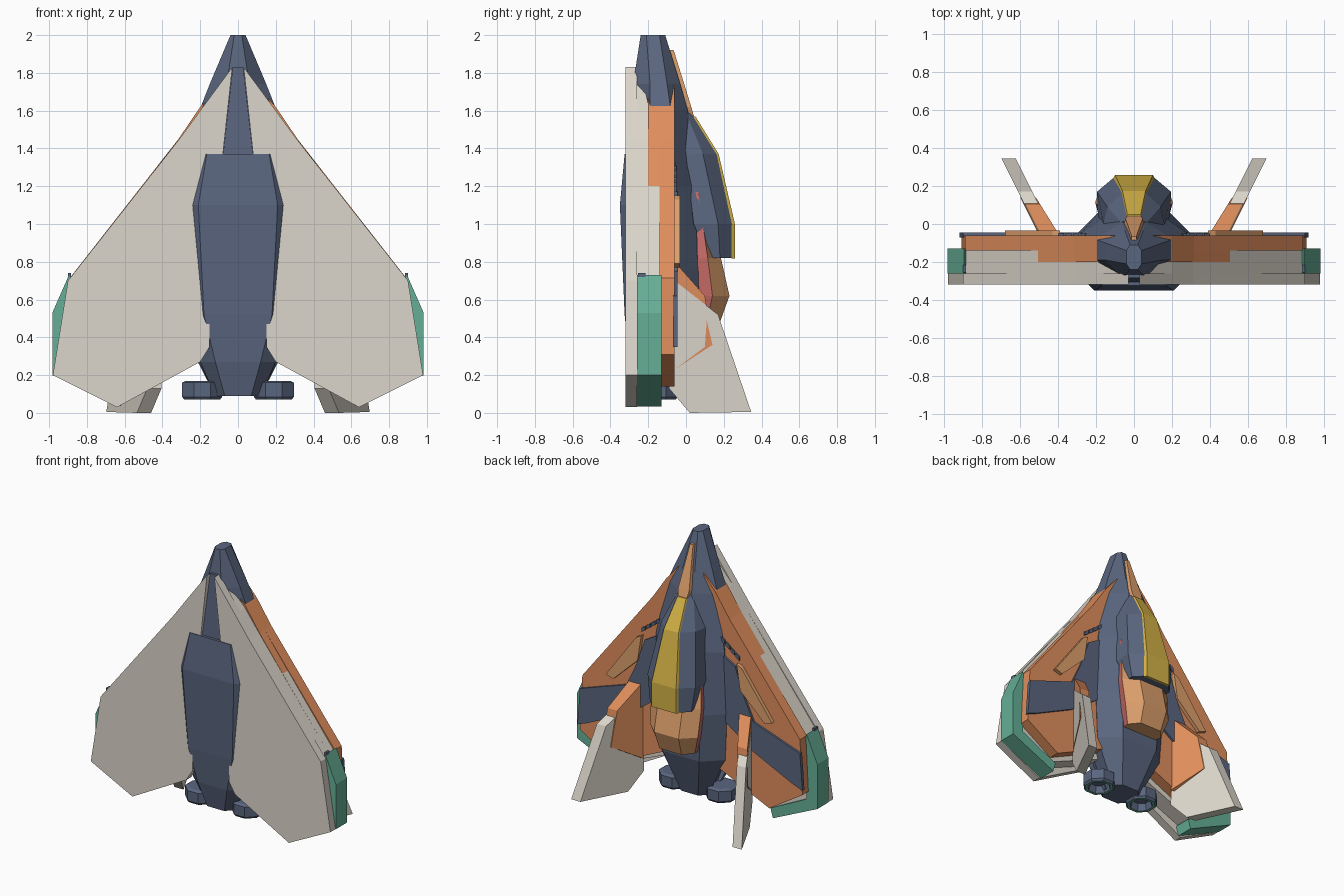
import bpy, bmesh, math

if "Cube" in bpy.data.objects:
    bpy.data.objects.remove(bpy.data.objects["Cube"])


def material(name, r, g, b):
    m = bpy.data.materials.new(name)
    lin = [(c / 255 / 12.92) if c < 10 else ((c / 255 + 0.055) / 1.055) ** 2.4 for c in (r, g, b)]
    m.diffuse_color = (*lin, 1)
    m.use_nodes = True
    m.node_tree.nodes["Principled BSDF"].inputs["Base Color"].default_value = m.diffuse_color
    return m


SLATE = material("slate", 90, 102, 127)
WHITE = material("bone white", 220, 214, 203)
ORANGE = material("orange", 224, 142, 92)
TAN = material("tan", 222, 160, 108)
TEAL = material("teal", 102, 175, 151)
GOLD = material("gold", 212, 178, 70)
RED = material("red", 200, 108, 105)


def finish(name, bm, mats, mirror=False):
    bmesh.ops.recalc_face_normals(bm, faces=bm.faces)
    me = bpy.data.meshes.new(name)
    bm.to_mesh(me)
    bm.free()
    for m in mats:
        me.materials.append(m)
    ob = bpy.data.objects.new(name, me)
    bpy.context.collection.objects.link(ob)
    if mirror:
        ob.modifiers.new("Mirror", "MIRROR").use_clip = False
    return ob


def skin(bm, rings):
    """Bridge matching rings of points and cap both ends."""
    vs = [[bm.verts.new(p) for p in ring] for ring in rings]
    n = len(vs[0])
    bands = []
    for a, b in zip(vs, vs[1:]):
        bands.append([bm.faces.new((a[i], a[(i + 1) % n], b[(i + 1) % n], b[i])) for i in range(n)])
    bm.faces.new(vs[0])
    bm.faces.new(vs[-1][::-1])
    return bands


def plate(name, outline, y0, y1, mat):
    """Mirrored flat slab from an x-z outline."""
    bm = bmesh.new()
    skin(bm, [[(x, y, z) for x, z in outline] for y in (y0, y1)])
    return finish(name, bm, [mat], True)


def fin(name, outline, inner, outer, mat):
    """Mirrored canted slab from a y-z outline; inner/outer give (x at y=0, slope)."""
    bm = bmesh.new()
    skin(bm, [[(x0 + s * y, y, z) for y, z in outline] for x0, s in (inner, outer)])
    return finish(name, bm, [mat], True)


def hull(name, sections, mats, rule=None):
    """Symmetric loft; each section is z and a half profile of (x, y)."""
    bm = bmesh.new()
    rings = [[(x, y, z) for x, y in half] + [(-x, y, z) for x, y in half[::-1]] for z, half in sections]
    bands = skin(bm, rings)
    if rule:
        for band in bands:
            for i, f in enumerate(band):
                f.material_index = rule(i)
    return finish(name, bm, mats)


# Wings: white underside, stepped middle layer, orange upper deck
plate("wing_underside", [(.03, 1.83), (.20, 1.60), (.31, 1.45), (.90, .70), (.98, .20), (.64, .03),
                         (.20, .27), (.15, .35), (.15, 1.30), (.08, 1.37)], -.32, -.26, WHITE)
plate("wing_core", [(.07, 1.75), (.20, 1.60), (.31, 1.45), (.89, .70), (.91, .24), (.63, .11),
                    (.20, .29), (.15, .4)], -.26, -.20, WHITE)
plate("wing_middle", [(.15, 1.2), (.505, 1.2), (.89, .70), (.91, .24), (.63, .11), (.20, .29)],
      -.20, -.14, WHITE)
plate("wing_leading_band", [(.11, 1.72), (.20, 1.62), (.315, 1.45), (.505, 1.2), (.15, 1.2)],
      -.20, -.14, ORANGE)
plate("wing_deck", [(.10, 1.735), (.20, 1.62), (.315, 1.45), (.89, .715), (.91, .31), (.64, .14),
                    (.20, .34), (.10, .8)], -.14, -.06, ORANGE)

# Teal wing tip guard
plate("wing_tip_guard", [(.895, .73), (.983, .53), (.983, .20), (.62, .035), (.60, .105),
                         (.895, .25), (.895, .50), (.86, .65)], -.26, -.13, TEAL)

# Slate and tan panels on the upper deck
plate("deck_panel", [(.20, 1.22), (.37, 1.12), (.44, .92), (.52, .75), (.90, .62), (.92, .35), (.84, .38),
                     (.52, .53), (.22, .74)], -.07, -.045, SLATE)
plate("deck_hatch", [(.39, 1.15), (.43, 1.13), (.68, .79), (.62, .77), (.42, .96)], -.06, -.033, TAN)
for i in range(4):
    x, z = .25 + .04 * i, 1.31 - .03 * i
    plate("deck_vent", [(x, z), (x + .03, z - .02), (x + .03, z - .05), (x, z - .03)], -.06, -.05, SLATE)
plate("tip_notch", [(.885, .74), (.9, .74), (.9, .71), (.885, .71)], -.255, -.215, SLATE)

# Main body from nose to tail
hull("fuselage", [
    (2.0, [(.02, -.11), (.04, -.14), (.04, -.21), (.02, -.24)]),
    (1.74, [(.05, -.03), (.15, -.10), (.15, -.19), (.06, -.28)]),
    (1.60, [(.06, .01), (.205, -.08), (.205, -.19), (.08, -.25)]),
    (1.20, [(.13, .06), (.28, -.05), (.20, -.28), (.08, -.29)]),
    (.75, [(.17, .08), (.30, -.05), (.18, -.28), (.08, -.29)]),
    (.40, [(.15, .06), (.28, -.06), (.19, -.25), (.12, -.29)]),
    (.09, [(.07, -.04), (.12, -.09), (.12, -.21), (.07, -.25)])], [SLATE])

# Keel between the wings
hull("keel", [(1.83, [(.028, -.22), (.028, -.285)]), (1.36, [(.08, -.22), (.08, -.305)])], [SLATE])

# Belly pod running into the tail
hull("belly_pod", [
    (1.37, [(.175, -.25), (.175, -.315), (.165, -.325)]),
    (1.10, [(.24, -.25), (.24, -.32), (.21, -.35)]),
    (.52, [(.19, -.25), (.19, -.315), (.18, -.325)]),
    (.27, [(.20, -.20), (.20, -.24), (.12, -.30)]),
    (.09, [(.13, -.15), (.12, -.20), (.07, -.26)])], [SLATE])

# Cockpit housing
hull("cockpit", [
    (1.59, [(.03, .03), (.06, .00), (.07, -.05)]),
    (1.37, [(.06, .165), (.14, .09), (.16, .0)]),
    (1.00, [(.10, .25), (.195, .17), (.19, .04)]),
    (.82, [(.10, .25), (.17, .18), (.16, .12)])], [SLATE])

# Gold canopy plate lying on the housing ridge
hull("canopy", [
    (1.57, [(.035, .05), (.04, .03)]),
    (1.37, [(.06, .173), (.066, .155)]),
    (1.00, [(.10, .259), (.11, .24)]),
    (.817, [(.10, .259), (.11, .24)])], [GOLD])

# Nose spine ahead of the canopy
hull("nose_spine", [
    (1.92, [(.012, -.065), (.015, -.10)]),
    (1.62, [(.045, .028), (.06, -.02)]),
    (1.56, [(.035, .045), (.05, -.02)])], [TAN])

# Rear pod with red lower flanks
hull("rear_pod", [
    (1.17, [(.08, .08), (.17, .065), (.17, .05)]),
    (.82, [(.10, .185), (.205, .115), (.19, .06)]),
    (.62, [(.10, .23), (.195, .14), (.175, .07)]),
    (.48, [(.09, .18), (.15, .11), (.14, .05)])],
    [TAN, RED], lambda i: 1 if i in (1, 3) else 0)

# Canted tail fins with orange root fairings
fin("tail_fin", [(-.06, .70), (.17, .52), (.345, .005), (.02, .0), (-.09, .13)],
    (.45, .5), (.525, .5), WHITE)
fin("fin_fairing", [(-.06, .80), (.10, .62), (.14, .36), (-.065, .23)],
    (.43, .62), (.522, .5), ORANGE)
fin("fin_stripe", [(-.06, .23), (.10, .35), (.11, .49), (.14, .36)],
    (.515, .5), (.529, .5), ORANGE)

# Eight-sided engine nozzles with teal lips
bm = bmesh.new()
rings = []
for r, z in [(.085, .17), (.106, .16), (.106, .085), (.095, .07), (.075, .07), (.06, .12)]:
    rings.append([(.19 + r / math.cos(math.pi / 8) * math.cos((k + .5) * math.pi / 4),
                   -.15 + r / math.cos(math.pi / 8) * math.sin((k + .5) * math.pi / 4), z) for k in range(8)])
bands = skin(bm, rings)
for f in bands[3]:
    f.material_index = 1
finish("engine_nozzle", bm, [SLATE, TEAL], True)
